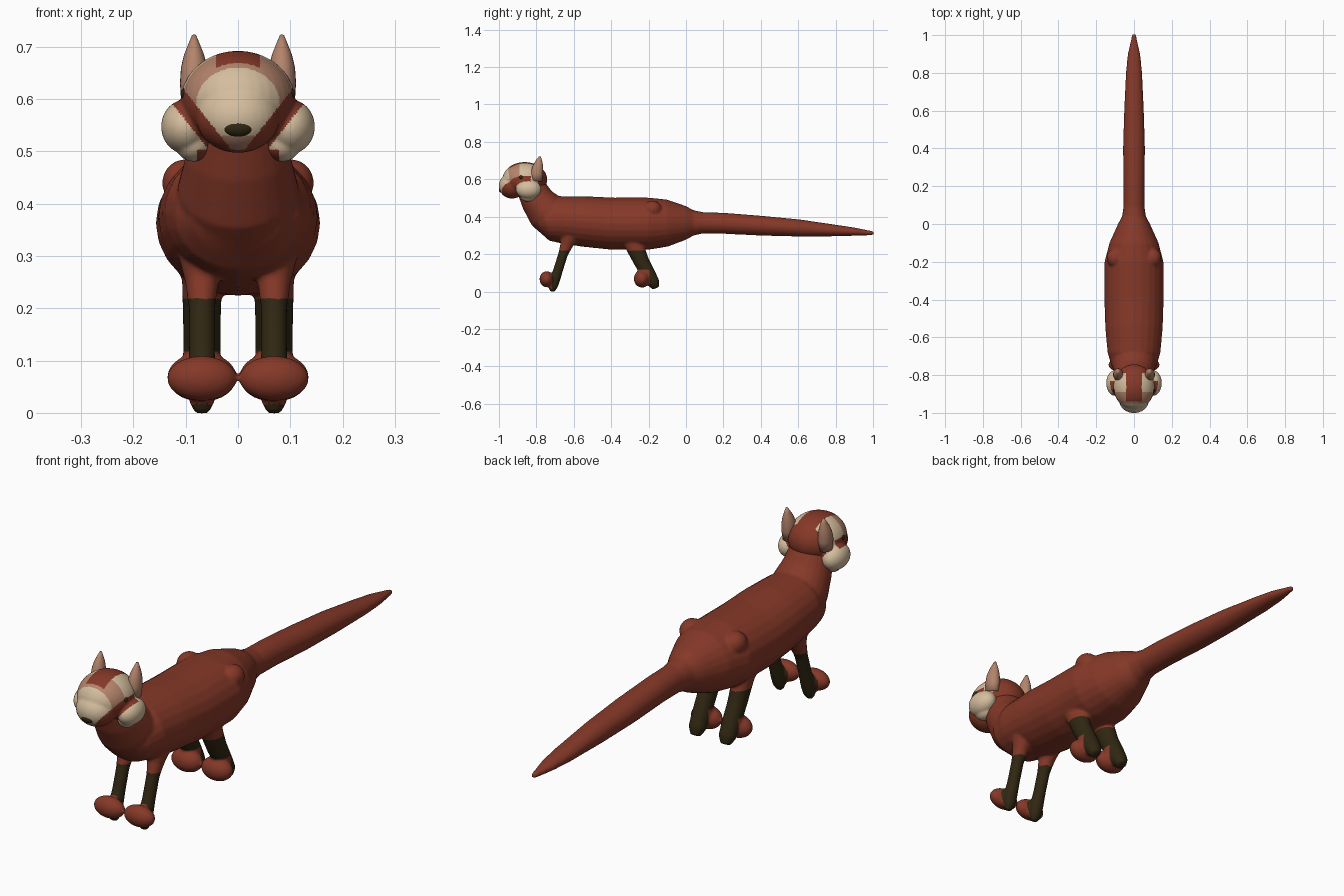
import bpy, bmesh, math
from mathutils import Vector, Matrix

cube = bpy.data.objects.get("Cube")
if cube:
    bpy.data.objects.remove(cube, do_unlink=True)


def material(name, rgb):
    m = bpy.data.materials.new(name)
    m.use_nodes = True
    m.diffuse_color = (*rgb, 1)
    m.node_tree.nodes["Principled BSDF"].inputs["Base Color"].default_value = (*rgb, 1)
    return m


RUST = material("rust fur", (0.235, 0.04, 0.021))
CREAM = material("cream fur", (0.66, 0.51, 0.34))
TAN = material("tan fur", (0.45, 0.23, 0.15))
DARK = material("dark brown", (0.03, 0.02, 0.006))
RED, PALE, BUFF, BROWN = range(4)
PALETTE = (RUST, CREAM, TAN, DARK)


def ellipsoid(bm, centre, radii):
    mat = Matrix.Translation(centre) @ Matrix.Diagonal((*radii, 1))
    bmesh.ops.create_uvsphere(bm, u_segments=32, v_segments=20, radius=1, matrix=mat)


def loft(bm, stations, x=0.0, sides=24):
    """Closed tube in the yz plane; each station is y, z, half width, half depth."""
    pts = [Vector((x, s[0], s[1])) for s in stations]
    rings = []
    for i, (p, s) in enumerate(zip(pts, stations)):
        tangent = pts[min(i + 1, len(pts) - 1)] - pts[max(i - 1, 0)]
        up = Vector((1, 0, 0)).cross(tangent.normalized())
        ring = []
        for k in range(sides):
            a = math.tau * k / sides
            ring.append(bm.verts.new(p + Vector((s[2] * math.cos(a), 0, 0)) + up * s[3] * math.sin(a)))
        rings.append(ring)
    faces = [bm.faces.new(rings[0]), bm.faces.new(rings[-1])]
    for a, b in zip(rings, rings[1:]):
        for k in range(sides):
            j = (k + 1) % sides
            faces.append(bm.faces.new((a[k], a[j], b[j], b[k])))
    bmesh.ops.recalc_face_normals(bm, faces=faces)


def finish(name, bm, mats):
    me = bpy.data.meshes.new(name)
    bm.to_mesh(me)
    bm.free()
    for m in mats:
        me.materials.append(m)
    ob = bpy.data.objects.new(name, me)
    bpy.context.collection.objects.link(ob)
    me.polygons.foreach_set("use_smooth", [True] * len(me.polygons))
    return ob


def fuse(name, bm, voxel, rounds, rule):
    """Merge overlapping parts into one skin, then colour its faces by a rule."""
    ob = finish(name, bm, [])
    remesh = ob.modifiers.new("Remesh", "REMESH")
    remesh.mode = "VOXEL"
    remesh.voxel_size = voxel
    smooth = ob.modifiers.new("Smooth", "SMOOTH")
    smooth.iterations = rounds
    deps = bpy.context.evaluated_depsgraph_get()
    me = bpy.data.meshes.new_from_object(ob.evaluated_get(deps))
    ob.modifiers.clear()
    ob.data = me
    me.materials.clear()
    for m in PALETTE:
        me.materials.append(m)
    for f in me.polygons:
        f.use_smooth = True
        f.material_index = rule(abs(f.center.x), f.center.y, f.center.z)
    return ob


# Torso and tail
body = bmesh.new()
loft(body, [
    (-0.81, 0.35, 0.03, 0.03), (-0.79, 0.365, 0.085, 0.07), (-0.75, 0.375, 0.12, 0.105),
    (-0.68, 0.385, 0.14, 0.125), (-0.55, 0.375, 0.152, 0.135), (-0.4, 0.363, 0.157, 0.139),
    (-0.2, 0.363, 0.156, 0.139), (-0.1, 0.366, 0.13, 0.126), (0, 0.367, 0.085, 0.09),
    (0.04, 0.367, 0.063, 0.068), (0.09, 0.367, 0.056, 0.057), (0.2, 0.365, 0.056, 0.056),
    (0.4, 0.352, 0.058, 0.053), (0.6, 0.34, 0.052, 0.046), (0.8, 0.326, 0.043, 0.031),
    (0.9, 0.32, 0.033, 0.022), (0.97, 0.314, 0.017, 0.014), (1.005, 0.312, 0.01, 0.01)])
# Neck
loft(body, [
    (-0.68, 0.38, 0.125, 0.115), (-0.75, 0.43, 0.115, 0.107), (-0.795, 0.49, 0.1, 0.09),
    (-0.825, 0.55, 0.085, 0.08), (-0.84, 0.6, 0.065, 0.065)])
# Hips, legs and paws
for x in (-0.069, 0.069):
    ellipsoid(body, (x * 1.45, -0.18, 0.44), (0.045, 0.05, 0.045))
    loft(body, [
        (-0.62, 0.3, 0.045, 0.05), (-0.638, 0.25, 0.032, 0.034), (-0.657, 0.2, 0.025, 0.026),
        (-0.682, 0.12, 0.025, 0.026), (-0.702, 0.06, 0.028, 0.028), (-0.712, 0.025, 0.026, 0.025),
        (-0.717, 0, 0.014, 0.013)], x)
    loft(body, [
        (-0.3, 0.3, 0.045, 0.06), (-0.278, 0.25, 0.038, 0.05), (-0.238, 0.16, 0.036, 0.042),
        (-0.195, 0.085, 0.036, 0.037), (-0.172, 0.045, 0.034, 0.032),
        (-0.16, 0.018, 0.02, 0.02)], x)
    ellipsoid(body, (x, -0.745, 0.066), (0.067, 0.038, 0.043))
    ellipsoid(body, (x, -0.235, 0.068), (0.067, 0.044, 0.047))


def body_colour(x, y, z):
    paw = y < -0.715 or -0.3 < y < -0.195
    if z < 0.017 or (z < 0.218 and not (paw and z < 0.115)):
        return BROWN
    return RED


fuse("body", body, 0.006, 6, body_colour)

# Head with muzzle and cheeks
head = bmesh.new()
ellipsoid(head, (0, -0.862, 0.598), (0.109, 0.12, 0.094))
ellipsoid(head, (0, -0.93, 0.565), (0.08, 0.071, 0.068))
for side in (-1, 1):
    ellipsoid(head, (side * 0.1, -0.842, 0.547), (0.047, 0.068, 0.052))
    ellipsoid(head, (side * 0.085, -0.845, 0.515), (0.035, 0.045, 0.035))


def head_colour(x, y, z):
    # Signed distance from the slanted stripe running mouth to eye
    stripe = ((x - 0.04) * 0.095 - (z - 0.51) * 0.075) / 0.121
    if x < 0.08 and z < 0.503:
        return RED
    if y < -0.83 and abs(stripe) < 0.017 and z < 0.617:
        return RED
    if stripe > 0:
        return PALE if x > 0.06 else RED
    if y > -0.79 or (x < 0.042 and z > 0.65 and y > -0.94):
        return RED
    if y < -0.89:
        if z < 0.53:
            return BUFF
        return PALE if (x / 0.08) ** 2 + ((z - 0.59) / 0.07) ** 2 < 1 else BUFF
    return PALE


fuse("head", head, 0.004, 8, head_colour)

# Nose
nose = bmesh.new()
ellipsoid(nose, (0, -0.983, 0.545), (0.031, 0.018, 0.018))
finish("nose", nose, [DARK])

# Ears and eyes
for label, side in (("right", -1), ("left", 1)):
    ear = bmesh.new()
    loft(ear, [
        (-0.8, 0.59, 0.024, 0.03), (-0.797, 0.63, 0.027, 0.033), (-0.793, 0.66, 0.025, 0.03),
        (-0.788, 0.685, 0.019, 0.023), (-0.784, 0.705, 0.011, 0.014),
        (-0.781, 0.722, 0.004, 0.005)], side * 0.084)
    finish(label + "_ear", ear, [TAN])
    eye = bmesh.new()
    ellipsoid(eye, (side * 0.1, -0.882, 0.61), (0.01, 0.012, 0.011))
    finish(label + "_eye", eye, [DARK])
